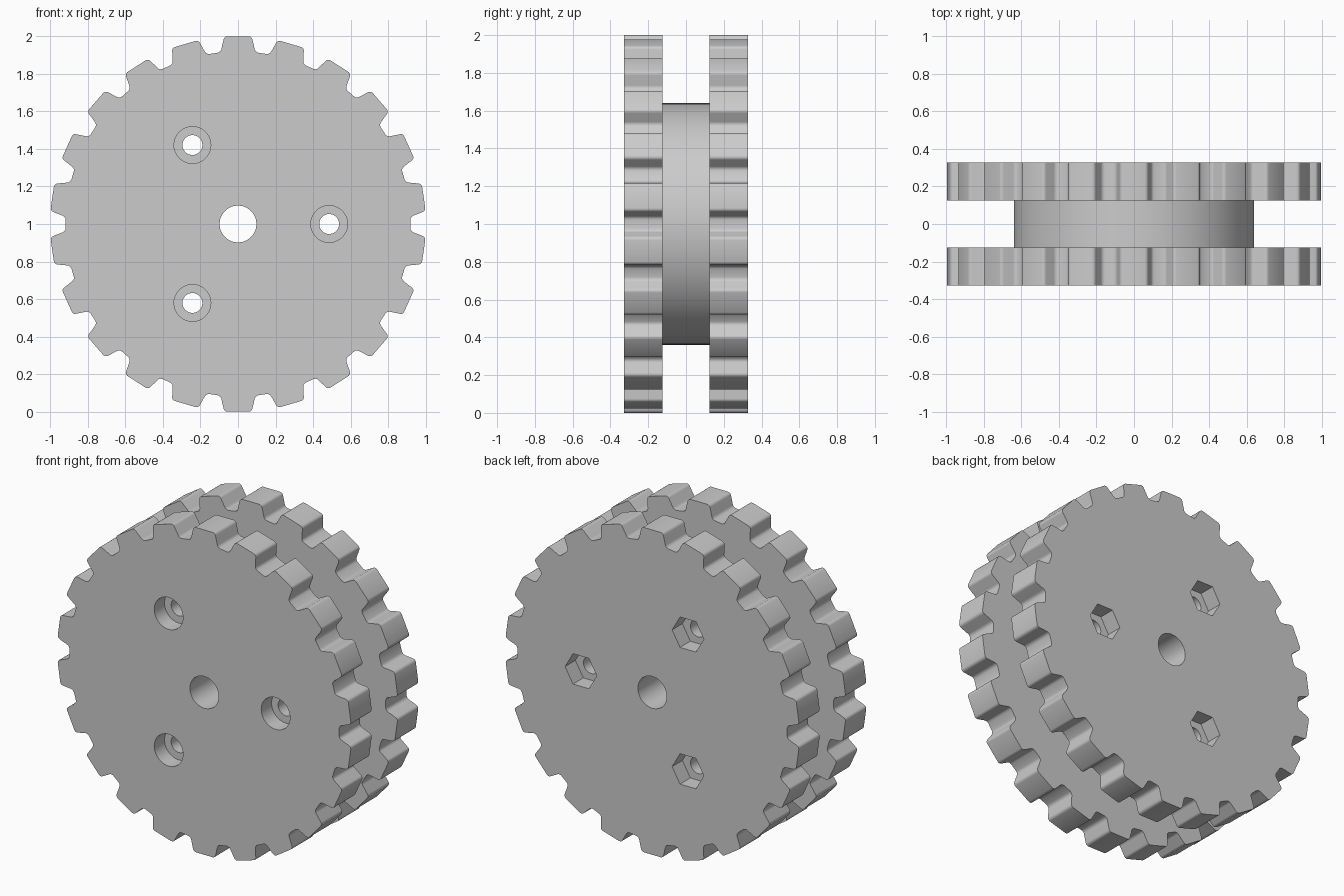
import bpy, bmesh, math

cube = bpy.data.objects.get("Cube")
if cube:
    bpy.data.objects.remove(cube, do_unlink=True)

AXLE_Z = 1.0
TEETH = 22
OUTER_Y, INNER_Y = 0.328, 0.125
BOLT_RADIUS = 0.486

# Single plain material
grey = bpy.data.materials.new("light_grey")
grey.use_nodes = True
COLOUR = (0.6, 0.6, 0.6, 1)
grey.diffuse_color = COLOUR
grey.node_tree.nodes["Principled BSDF"].inputs["Base Color"].default_value = COLOUR


def ring(radius, sides, cx=0, cz=0):
    """Regular polygon in the x-z plane."""
    step = math.tau / sides
    return [(cx + radius * math.cos(i * step), cz + radius * math.sin(i * step))
            for i in range(sides)]


def prism(name, outline, y0, y1, rounding=0):
    """Extrude an x-z outline along y, optionally rounding its corners."""
    bm = bmesh.new()
    face = bm.faces.new([bm.verts.new((x, y0, z + AXLE_Z)) for x, z in outline])
    out = bmesh.ops.extrude_face_region(bm, geom=[face])
    moved = [v for v in out["geom"] if isinstance(v, bmesh.types.BMVert)]
    bmesh.ops.translate(bm, verts=moved, vec=(0, y1 - y0, 0))
    if rounding:
        corners = [e for e in bm.edges if abs(e.verts[0].co.y - e.verts[1].co.y) > 0.01]
        bmesh.ops.bevel(bm, geom=corners, offset=rounding, segments=3,
                        profile=0.5, affect='EDGES', clamp_overlap=True)
    bmesh.ops.recalc_face_normals(bm, faces=bm.faces)
    mesh = bpy.data.meshes.new(name)
    bm.to_mesh(mesh)
    bm.free()
    mesh.materials.append(grey)
    obj = bpy.data.objects.new(name, mesh)
    bpy.context.collection.objects.link(obj)
    return obj


def cut(obj, cutters):
    """Subtract the cutters and bake the result."""
    for c in cutters:
        c.hide_render = True
        mod = obj.modifiers.new("cut", 'BOOLEAN')
        mod.operation = 'DIFFERENCE'
        mod.solver = 'EXACT'
        mod.object = c
    graph = bpy.context.evaluated_depsgraph_get()
    mesh = bpy.data.meshes.new_from_object(obj.evaluated_get(graph))
    obj.modifiers.clear()
    obj.data = mesh


def smooth(obj):
    bpy.ops.object.select_all(action='DESELECT')
    obj.select_set(True)
    bpy.context.view_layer.objects.active = obj
    bpy.ops.object.shade_smooth_by_angle(angle=math.radians(30))


# Toothed outline, one tooth pointing straight up
tooth = [(-0.093, 0.915), (-0.073, 1.0), (0.073, 1.0), (0.093, 0.915)]
gear = []
for i in range(TEETH):
    a = -i * math.tau / TEETH
    c, s = math.cos(a), math.sin(a)
    gear += [(x * c - z * s, x * s + z * c) for x, z in tooth]

front_disc = prism("front_toothed_disc", gear, -OUTER_Y, -INNER_Y, 0.015)
back_disc = prism("back_toothed_disc", gear, INNER_Y, OUTER_Y, 0.015)
hub = prism("hub", ring(0.64, 96), -INNER_Y, INNER_Y)

# Axle bore and bolt holes through everything, round recesses at the front, hex at the back
through = [prism("axle_cutter", ring(0.098, 48), -1, 1)]
round_recesses, hex_recesses = [], []
for x, z in ring(BOLT_RADIUS, 3):
    through.append(prism("bolt_cutter", ring(0.053, 32, x, z), -1, 1))
    round_recesses.append(prism("head_cutter", ring(0.098, 48, x, z), -1, -OUTER_Y + 0.1))
    hex_recesses.append(prism("nut_cutter", ring(0.108, 6, x, z), OUTER_Y - 0.1, 1))

cut(front_disc, through + round_recesses)
cut(back_disc, through + hex_recesses)
cut(hub, through)

for cutter in through + round_recesses + hex_recesses:
    bpy.data.objects.remove(cutter, do_unlink=True)
for part in (front_disc, back_disc, hub):
    smooth(part)
